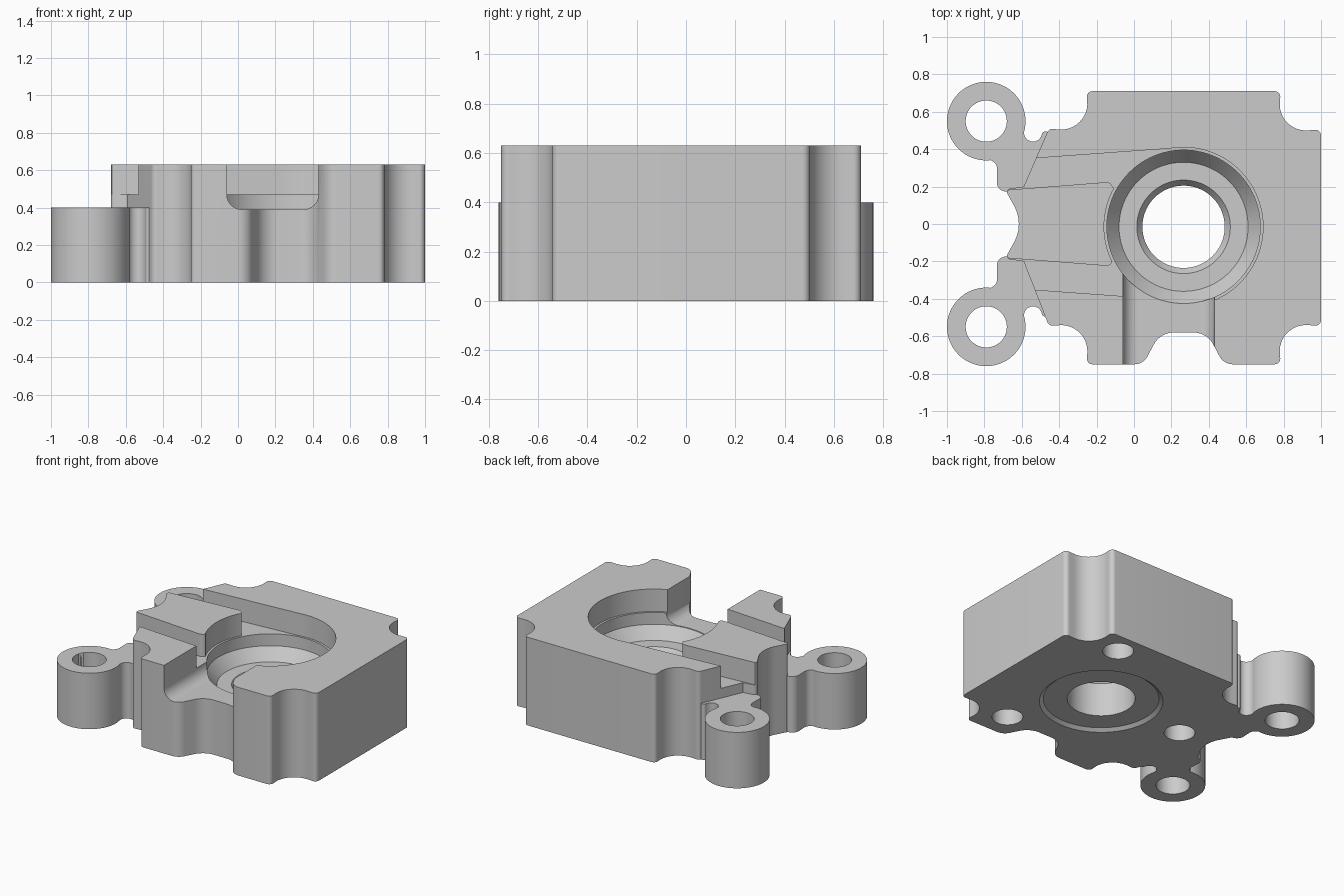
import bpy, bmesh, math
from mathutils import Vector

cube = bpy.data.objects.get("Cube")
if cube:
    bpy.data.objects.remove(cube, do_unlink=True)

grey = bpy.data.materials.new("machined_grey")
grey.use_nodes = True
grey.diffuse_color = (0.6, 0.6, 0.6, 1)
grey.node_tree.nodes["Principled BSDF"].inputs["Base Color"].default_value = (0.6, 0.6, 0.6, 1)


def finish(bm, name):
    bmesh.ops.recalc_face_normals(bm, faces=bm.faces)
    mesh = bpy.data.meshes.new(name)
    bm.to_mesh(mesh)
    bm.free()
    mesh.materials.append(grey)
    ob = bpy.data.objects.new(name, mesh)
    bpy.context.collection.objects.link(ob)
    return ob


def fillet(points, steps=12):
    """Round each (x, y, radius) corner of a closed outline."""
    out = []
    for i, p in enumerate(points):
        c = Vector(p[:2])
        r = p[2] if len(p) > 2 else 0
        if not r:
            out.append(c)
            continue
        a = (Vector(points[i - 1][:2]) - c).normalized()
        b = (Vector(points[(i + 1) % len(points)][:2]) - c).normalized()
        half = a.angle(b) / 2
        centre = c + (a + b).normalized() * r / math.sin(half)
        start = c + a * r / math.tan(half) - centre
        end = c + b * r / math.tan(half) - centre
        sweep = start.angle_signed(end)
        for k in range(steps + 1):
            t = -sweep * k / steps
            out.append(centre + Vector((start.x * math.cos(t) - start.y * math.sin(t),
                                        start.x * math.sin(t) + start.y * math.cos(t))))
    return out


def prism(name, points, low, high, along_y=False):
    """Extrude a rounded outline up z, or an x-z outline along y."""
    bm = bmesh.new()
    place = (lambda p, h: (p.x, h, p.y)) if along_y else (lambda p, h: (p.x, p.y, h))
    outline = fillet(points)
    face = bm.faces.new([bm.verts.new(place(p, low)) for p in outline])
    ext = bmesh.ops.extrude_face_region(bm, geom=[face])
    move = (0, high - low, 0) if along_y else (0, 0, high - low)
    bmesh.ops.translate(bm, vec=move,
                        verts=[v for v in ext["geom"] if isinstance(v, bmesh.types.BMVert)])
    return finish(bm, name)


def lathe(name, profile, x, y, steps=96):
    """Turn an (r, z) profile, closed on the axis, about a vertical axis."""
    bm = bmesh.new()
    verts = [bm.verts.new((r, 0, z)) for r, z in profile]
    edges = [bm.edges.new(pair) for pair in zip(verts, verts[1:])]
    bmesh.ops.spin(bm, geom=verts + edges, axis=(0, 0, 1), cent=(0, 0, 0),
                   angle=2 * math.pi, steps=steps)
    bmesh.ops.remove_doubles(bm, verts=bm.verts, dist=0.0001)
    bmesh.ops.translate(bm, verts=bm.verts, vec=(x, y, 0))
    return finish(bm, name)


def cylinder(name, r, low, high, x, y):
    return lathe(name, [(0, low), (r, low), (r, high), (0, high)], x, y, 64)


def combine(target, tool, operation):
    tool.hide_render = True
    mod = target.modifiers.new(operation, "BOOLEAN")
    mod.operation, mod.solver, mod.object = operation, "EXACT", tool
    bpy.context.view_layer.objects.active = target
    bpy.ops.object.modifier_apply(modifier=mod.name)
    bpy.data.objects.remove(tool, do_unlink=True)


def flip(points):
    return [(p[0], -p[1], *p[2:]) for p in points]


# Main block outline with scooped corners and edge notches
TOP, EAR = 0.63, 0.4
body = prism("housing_block", [
    (-.255, .71, .03), (-.235, .49, .14), (-.455, .51, .03), (-.59, .2),
    (-.69, .185, .02), (-.587, 0, .2), (-.69, -.185, .02), (-.59, -.2),
    (-.455, -.545, .03), (-.235, -.53, .14), (-.255, -.75, .03),
    (.05, -.75, .08), (.14, -.58, .12), (.39, -.58, .12), (.48, -.75, .08),
    (.785, -.75, .03), (.765, -.53, .14), (1, -.545, .03),
    (1, .505, .03), (.765, .49, .14), (.785, .71, .03)], 0, TOP)

# Mounting ears and their webs
web = [(-.79, .345), (-.73, .335, .05), (-.735, .18, .05), (-.66, .17), (-.5, .2),
       (-.42, .48), (-.49, .5, .02), (-.5, .44, .05), (-.59, .44, .05),
       (-.587, .52), (-.79, .55)]
for side, shape in ((1, web), (-1, flip(web))):
    combine(body, prism("ear_web", shape, 0, EAR), "UNION")
    combine(body, cylinder("ear", .21, 0, EAR, -.79, .55 * side), "UNION")
    combine(body, cylinder("ear_hole", .11, -.1, .5, -.79, .55 * side), "DIFFERENCE")

# Two side channels, leaving an island between them
channel = [(-.9, .165), (-.13, .225, .035), (-.06, .12), (.1, .12),
           (.265, .409), (-.9, .325)]
for shape in (channel, flip(channel)):
    combine(body, prism("channel_cutter", shape, .47, .8), "DIFFERENCE")

# Front channel with a rounded floor
combine(body, prism("front_channel_cutter",
                    [(-.06, .39, .08), (.43, .39, .08), (.43, .8), (-.06, .8)],
                    -1, -.2, along_y=True), "DIFFERENCE")

# Stepped round pocket, through bore and underside recess
combine(body, lathe("bore_cutter", [
    (0, .8), (.425, .8), (.425, .47), (.41, .47), (.41, .385), (.345, .3), (.25, .3),
    (.22, .26), (.22, .02), (.375, .02), (.4, 0), (.4, -.1), (0, -.1)],
    .265, -.015), "DIFFERENCE")

# Blind holes underneath
for x, y in ((.6, .555), (.6, -.56), (-.385, 0)):
    combine(body, cylinder("blind_hole", .1, -.1, .35, x, y), "DIFFERENCE")

# Smooth the curved walls, keep edges sharp
bpy.ops.object.select_all(action="DESELECT")
body.select_set(True)
bpy.context.view_layer.objects.active = body
bpy.ops.object.shade_smooth_by_angle(angle=math.radians(30))
